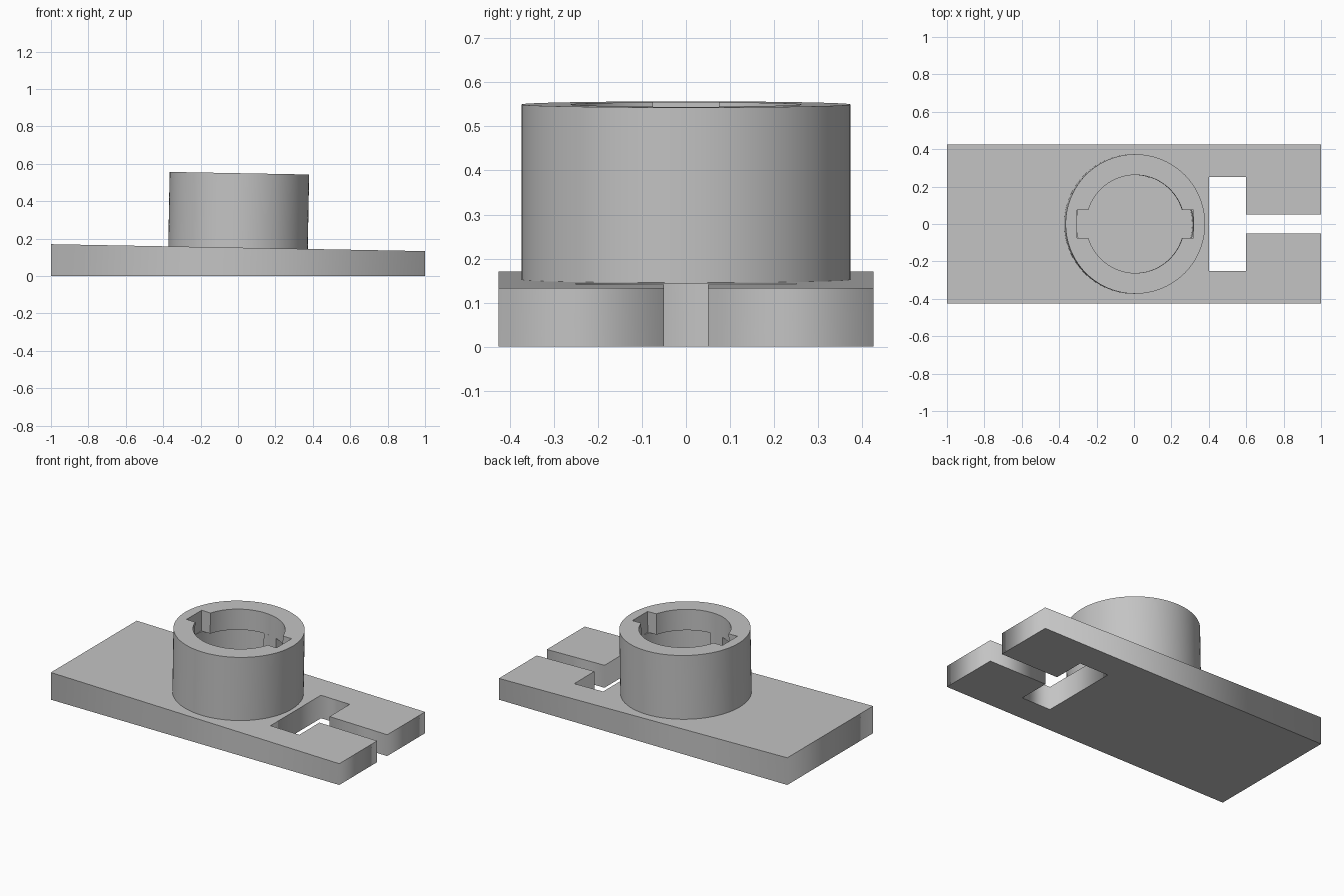
import bpy
import math
from mathutils import Matrix

cube = bpy.data.objects.get("Cube")
if cube:
    bpy.data.objects.remove(cube, do_unlink=True)

GREY = (0.55, 0.55, 0.55, 1.0)
grey = bpy.data.materials.new("plain grey")
grey.use_nodes = True
grey.diffuse_color = GREY
grey.node_tree.nodes["Principled BSDF"].inputs["Base Color"].default_value = GREY

TILT = 0.0185                 # slope of the plate top and lean of the socket
OUTER, BORE, POCKET = 0.373, 0.262, 0.312
KEY = 0.075                   # half width of the key slots
BASE_Z, LIP_Z, TOP_Z = 0.15, 0.42, 0.55


def arc(radius, start, end, steps=32):
    """Points along an arc, angles in radians."""
    angles = [start + (end - start) * i / steps for i in range(steps + 1)]
    return [(radius * math.cos(a), radius * math.sin(a)) for a in angles]


def half_turn(points):
    return points + [(-x, -y) for x, y in points]


def prism(name, outlines, z0, z1):
    """Extrude filled outlines; inner outlines become holes."""
    curve = bpy.data.curves.new(name, "CURVE")
    curve.dimensions = "2D"
    curve.fill_mode = "BOTH"
    curve.extrude = (z1 - z0) / 2
    for points in outlines:
        spline = curve.splines.new("POLY")
        spline.points.add(len(points) - 1)
        for p, (x, y) in zip(spline.points, points):
            p.co = (x, y, 0, 1)
        spline.use_cyclic_u = True
    temp = bpy.data.objects.new(name + " outline", curve)
    bpy.context.collection.objects.link(temp)
    graph = bpy.context.evaluated_depsgraph_get()
    mesh = bpy.data.meshes.new_from_object(temp.evaluated_get(graph))
    bpy.data.objects.remove(temp, do_unlink=True)
    mesh.transform(Matrix.Translation((0, 0, (z0 + z1) / 2)))
    mesh.materials.clear()
    mesh.materials.append(grey)
    obj = bpy.data.objects.new(name, mesh)
    bpy.context.collection.objects.link(obj)
    return obj


# Base plate with a T-shaped cutout, its top sloping down to +x
side = [(-1, 0.425), (1, 0.425), (1, 0.05), (0.6, 0.05), (0.6, 0.25), (0.4, 0.25)]
plate = prism("base_plate", [side + [(x, -y) for x, y in reversed(side)]], 0, BASE_Z)
for v in plate.data.vertices:
    if v.co.z > BASE_Z / 2:
        v.co.z = 0.152 - TILT * v.co.x

# Socket lip with two key slots
rim = arc(OUTER, 0, 2 * math.pi * 95 / 96, 95)
corner = math.asin(KEY / BORE)
keyhole = half_turn([(POCKET, -KEY), (POCKET, KEY)] + arc(BORE, corner, math.pi - corner))
lip = prism("socket_lip", [rim, keyhole], LIP_Z, TOP_Z)

# Wider pocket under the lip, with two stops
stop_a, stop_b = math.radians(71), math.radians(92)
pocket = half_turn(arc(BORE, stop_a, stop_b, 8) + arc(POCKET, stop_b, stop_a + math.pi))
wall = prism("socket_wall", [rim, pocket], BASE_Z - 0.02, LIP_Z)

# Lean the socket square to the sloping plate and smooth its round walls
lean = (Matrix.Translation((0, 0, BASE_Z)) @ Matrix.Rotation(TILT, 4, "Y")
        @ Matrix.Translation((0, 0, -BASE_Z)))
bpy.ops.object.select_all(action="DESELECT")
for part in (lip, wall):
    part.data.transform(lean)
    part.select_set(True)
bpy.context.view_layer.objects.active = lip
bpy.ops.object.shade_smooth_by_angle(angle=math.radians(30))
